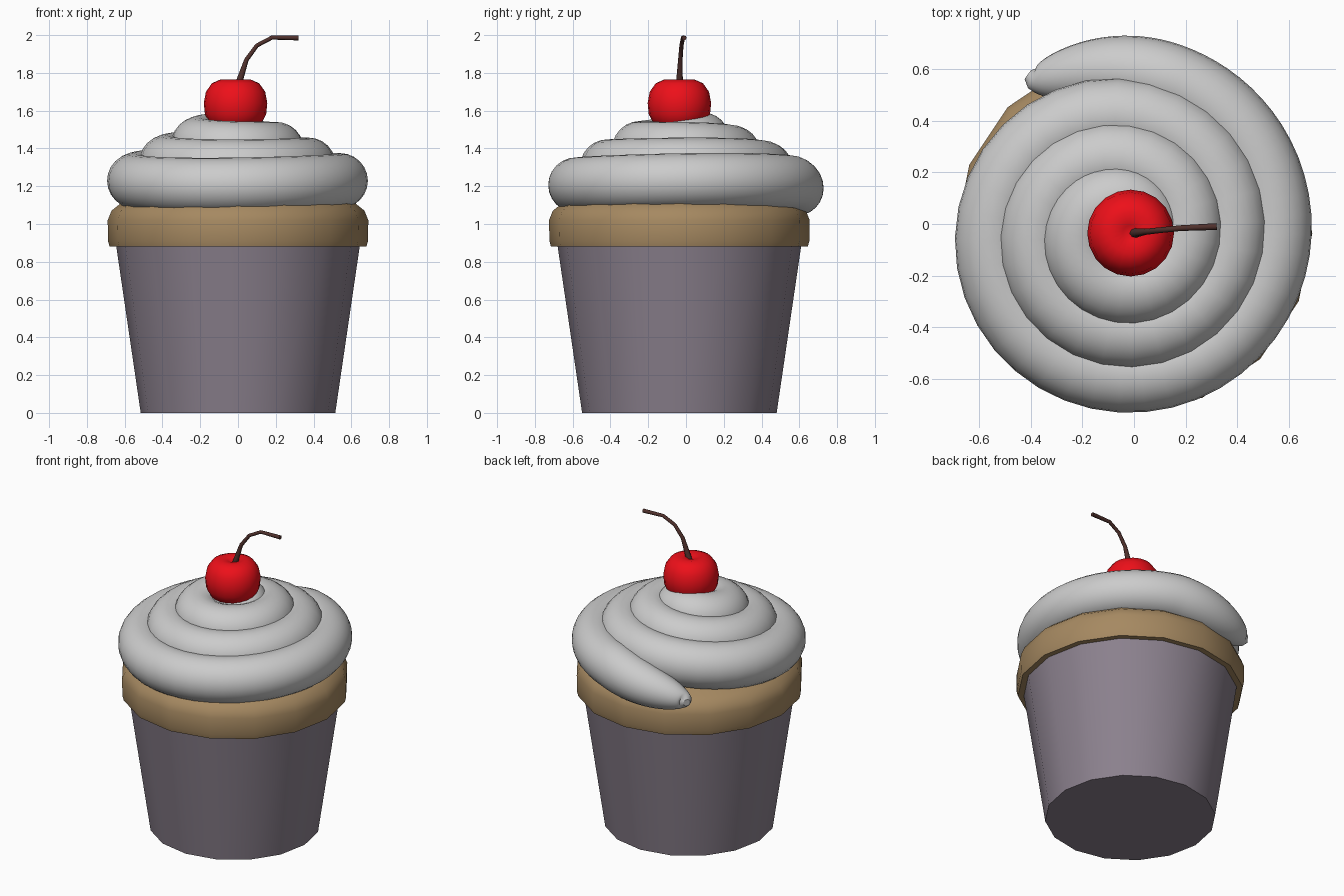
import bpy, bmesh, math
from math import sin, cos, pi

if "Cube" in bpy.data.objects:
    bpy.data.objects.remove(bpy.data.objects["Cube"])

CY = -0.035  # axis of the cup, cake and cherry


def material(name, rgb):
    m = bpy.data.materials.new(name)
    m.diffuse_color = (*rgb, 1)
    m.use_nodes = True
    m.node_tree.nodes["Principled BSDF"].inputs["Base Color"].default_value = m.diffuse_color
    return m


def smooth(obj, angle):
    bpy.ops.object.select_all(action='DESELECT')
    obj.select_set(True)
    bpy.context.view_layer.objects.active = obj
    bpy.ops.object.shade_smooth_by_angle(angle=math.radians(angle))


def lathe(name, profile, sides, mat, x=0.0, y=CY, angle=40):
    """Revolve an (r, z) profile about a vertical axis."""
    bm = bmesh.new()
    vs = [bm.verts.new((r, 0, z)) for r, z in profile]
    edges = [bm.edges.new(p) for p in zip(vs, vs[1:])]
    bmesh.ops.spin(bm, geom=vs + edges, cent=(0, 0, 0), axis=(0, 0, 1),
                   angle=2 * pi, steps=sides, use_duplicate=False)
    bmesh.ops.remove_doubles(bm, verts=bm.verts, dist=1e-4)
    bmesh.ops.recalc_face_normals(bm, faces=bm.faces)
    me = bpy.data.meshes.new(name)
    bm.to_mesh(me)
    bm.free()
    obj = bpy.data.objects.new(name, me)
    obj.location = (x, y, 0)
    bpy.context.collection.objects.link(obj)
    me.materials.append(mat)
    smooth(obj, angle)
    return obj


def tube(name, points, res, mat=None):
    """Round tube through (x, y, z, radius) points."""
    cu = bpy.data.curves.new(name, 'CURVE')
    cu.dimensions = '3D'
    cu.twist_mode = 'Z_UP'
    cu.bevel_depth = 1.0
    cu.bevel_resolution = res
    cu.use_fill_caps = True
    sp = cu.splines.new('POLY')
    sp.points.add(len(points) - 1)
    for p, (x, y, z, r) in zip(sp.points, points):
        p.co = (x, y, z, 1)
        p.radius = r
    obj = bpy.data.objects.new(name, cu)
    bpy.context.collection.objects.link(obj)
    if mat:
        cu.materials.append(mat)
    bpy.ops.object.select_all(action='DESELECT')
    obj.select_set(True)
    bpy.context.view_layer.objects.active = obj
    bpy.ops.object.convert(target='MESH')
    smooth(bpy.context.object, 50)


# paper cup
lathe("cup", [(0, 0), (0.515, 0), (0.645, 0.885), (0, 0.885)], 16,
      material("paper", (0.26, 0.22, 0.27)))

# cake rim swelling over the cup
lathe("cake", [(0, 0.88), (0.68, 0.88), (0.688, 0.91), (0.69, 1.02),
               (0.67, 1.07), (0.62, 1.11), (0.4, 1.2), (0, 1.24)], 16,
      material("sponge", (0.38, 0.25, 0.12)))

# frosting: one piped coil winding clockwise, inward and upward
START, END, STEPS = -0.085, 3.65, 190
coil = []
for i in range(STEPS + 1):
    # finer steps near the two rounded tips
    u = i / STEPS
    t = START + (END - START) * (u - 0.9 * sin(2 * pi * u) / (2 * pi))
    tip = min(1.0, (t - START) / 0.13)
    r = 0.145 * (0.15 + 0.85 * math.sqrt(max(0, 1 - (1 - tip) ** 2)))
    if t > 2.9:
        r = 0.145 - 0.065 * min(1, (t - 2.9) / 0.5)
    outer = 0.775 - 0.17 * t - 0.05 * (1 - tip) ** 2
    rad = max(0.03, outer - r)
    x, y = rad * sin(2 * pi * t), rad * cos(2 * pi * t)
    z = 1.183 + 0.09 * min(t, 3.0) + 0.04 * (x + y) - 0.06 * (1 - tip)
    coil.append((x - 0.045, y - 0.04, z, r))
tube("frosting", coil, 10)

# cherry with a shallow dimple
lathe("cherry", [(0, 1.74), (0.03, 1.755), (0.08, 1.765), (0.125, 1.745),
                 (0.157, 1.70), (0.168, 1.64), (0.162, 1.58),
                 (0.135, 1.53), (0.08, 1.49), (0, 1.48)], 20,
      material("cherry_red", (0.85, 0.005, 0.01)), x=-0.013, angle=60)

# bent stem
tube("stem", [(0.0, -0.035, 1.73, 0.02), (0.012, -0.034, 1.77, 0.017),
              (0.045, -0.03, 1.87, 0.012), (0.10, -0.024, 1.945, 0.011),
              (0.18, -0.016, 1.987, 0.011), (0.32, -0.01, 1.985, 0.013)], 2,
     material("stem_brown", (0.08, 0.03, 0.025)))
